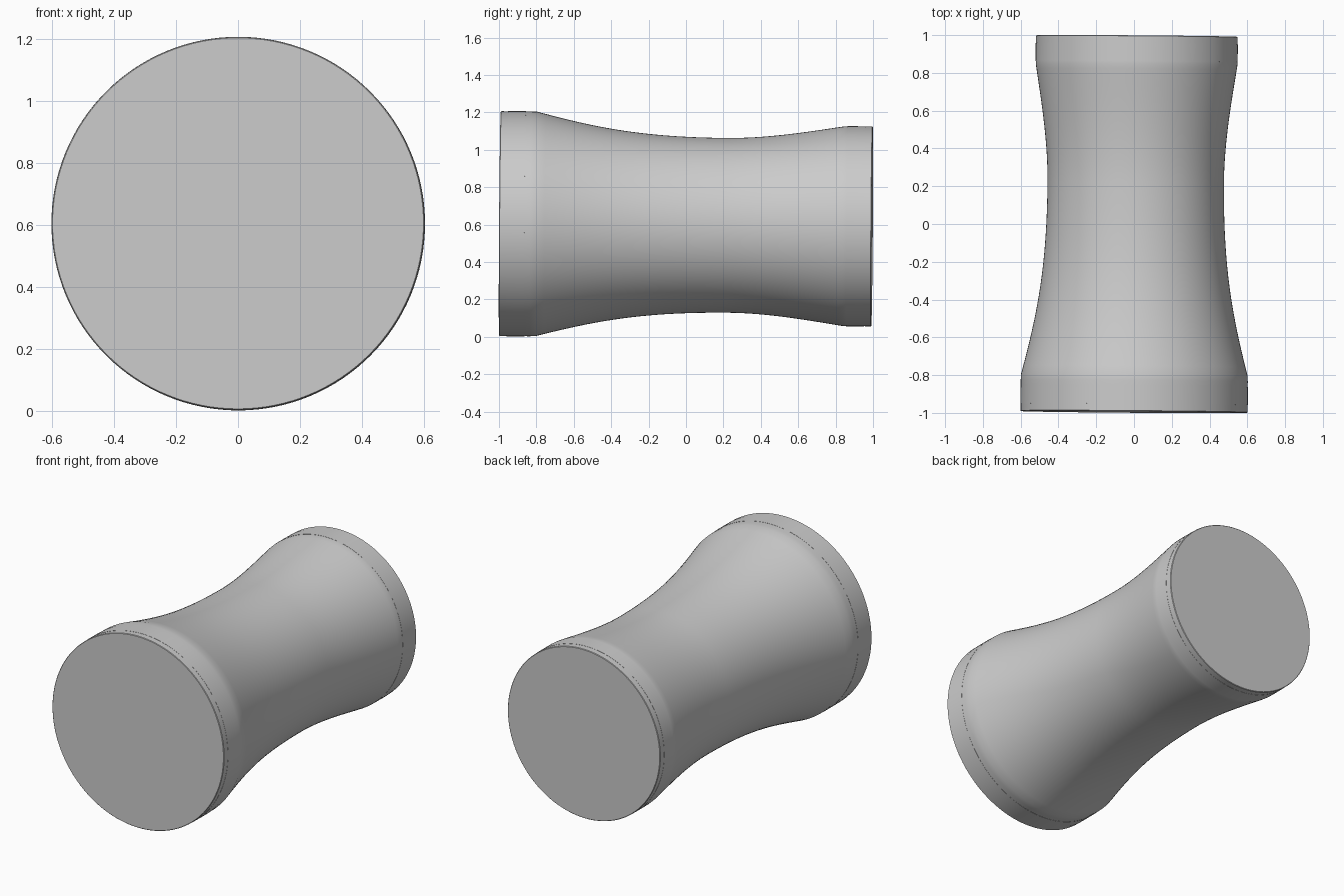
import bpy, bmesh, math
from mathutils import Vector, Matrix
from mathutils.geometry import interpolate_bezier

cube = bpy.data.objects.get("Cube")
if cube:
    bpy.data.objects.remove(cube, do_unlink=True)

SIDES = 128
FRONT_R, BACK_R = 0.602, 0.535

# Single grey finish
grey = bpy.data.materials.new("light_grey")
colour = (0.6, 0.6, 0.6, 1)
grey.diffuse_color = colour
grey.use_nodes = True
grey.node_tree.nodes["Principled BSDF"].inputs["Base Color"].default_value = colour

# The turning axis runs front to back with a very slight tilt
axis = Vector((0.0075, 1, -0.0075)).normalized()
placement = (Matrix.Translation((0.0075, 0, 0.5975))
             @ Vector((0, 1, 0)).rotation_difference(axis).to_matrix().to_4x4())


def turned(name, profile):
    """Spin a profile of (position along axis, radius) about the axis."""
    bm = bmesh.new()
    verts = [bm.verts.new((r, y, 0)) for y, r in profile]
    edges = [bm.edges.new(pair) for pair in zip(verts, verts[1:])]
    bmesh.ops.spin(bm, geom=verts + edges, cent=(0, 0, 0), axis=(0, 1, 0),
                   angle=math.tau, steps=SIDES, use_duplicate=False)
    bmesh.ops.remove_doubles(bm, verts=bm.verts, dist=0.0003)
    bmesh.ops.recalc_face_normals(bm, faces=bm.faces)
    mesh = bpy.data.meshes.new(name)
    bm.to_mesh(mesh)
    bm.free()
    mesh.materials.append(grey)
    obj = bpy.data.objects.new(name, mesh)
    bpy.context.collection.objects.link(obj)
    obj.matrix_world = placement
    bpy.ops.object.select_all(action='DESELECT')
    obj.select_set(True)
    bpy.context.view_layer.objects.active = obj
    bpy.ops.object.shade_smooth_by_angle(angle=math.radians(30))


def curve(*points):
    return [tuple(p)[:2] for p in
            interpolate_bezier(*[Vector((y, r, 0)) for y, r in points], 20)]


# Waisted body
front_flare = curve((-0.80, 0.6), (-0.5, 0.522), (-0.25, 0.467), (0.22, 0.467))
back_flare = curve((0.22, 0.467), (0.45, 0.467), (0.68, 0.509), (0.845, BACK_R - 0.001))
turned("body", [(-0.86, 0)] + [(-0.86, 0.601), (-0.83, 0.601)]
       + front_flare + back_flare[1:] + [(0.86, BACK_R - 0.001), (0.86, 0)])

# Bands and end discs, mirrored for the two ends
for end, sign, radius in (("front", -1, FRONT_R), ("back", 1, BACK_R)):
    turned(end + "_band", [(sign * y, r) for y, r in
           ((0.86, 0), (0.86, radius), (0.955, radius), (0.955, 0))])
    turned(end + "_disc", [(sign * y, r) for y, r in
           ((0.955, 0), (0.955, radius - 0.001), (0.992, radius - 0.001),
            (0.995, radius - 0.004), (0.995, 0))])
